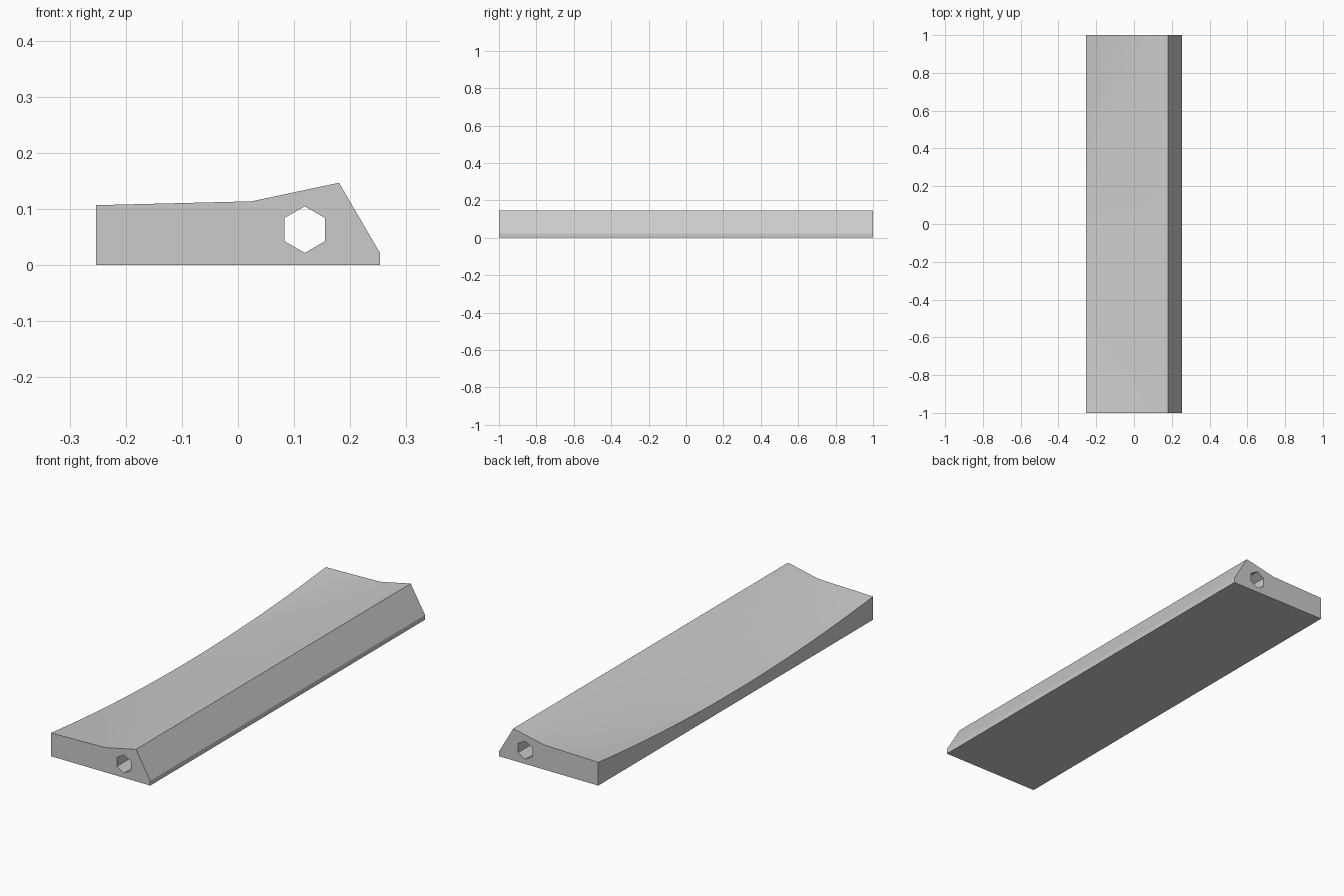
import bpy, bmesh, math

cube = bpy.data.objects.get("Cube")
if cube:
    bpy.data.objects.remove(cube, do_unlink=True)

HALF_W, STATIONS = 0.253, 48
RIDGE_X, RIDGE_Z = 0.18, 0.147
END_Z, DIP = 0.107, 0.052
SLOPE = math.tan(math.radians(12))
GENTLE = 0.025

grey = bpy.data.materials.new("light grey")
grey.use_nodes = True
colour = (0.6, 0.6, 0.6, 1)
grey.diffuse_color = colour
grey.node_tree.nodes["Principled BSDF"].inputs["Base Color"].default_value = colour


def section(y):
    """Outline at y: a sloping plane from the ridge meets a scooped surface."""
    left_z = END_Z - DIP * (1 - y * y)
    crease = (left_z + GENTLE * HALF_W - RIDGE_Z + SLOPE * RIDGE_X) / (SLOPE - GENTLE)
    crease = max(crease, -HALF_W + 0.002)
    crease_z = RIDGE_Z + SLOPE * (crease - RIDGE_X)
    return [(-HALF_W, 0), (HALF_W, 0), (HALF_W, 0.022), (RIDGE_X, RIDGE_Z),
            (crease, crease_z), (-HALF_W, left_z)]


def hexagon(y):
    """Pointed-top hexagonal bore."""
    return [(0.119 + 0.0415 * math.sin(i * math.pi / 3),
             0.0635 + 0.0415 * math.cos(i * math.pi / 3)) for i in range(6)]


def skin(bm, outline, ys):
    """Join outlines along y and return the edges of both open ends."""
    rings = [[bm.verts.new((x, y, z)) for x, z in outline(y)] for y in ys]
    for a, b in zip(rings, rings[1:]):
        for i in range(len(a)):
            j = (i + 1) % len(a)
            bm.faces.new((a[i], a[j], b[j], b[i]))
    return [[bm.edges.get((r[i - 1], r[i])) for i in range(len(r))]
            for r in (rings[0], rings[-1])]


bm = bmesh.new()
# Scooped body and the bore running its full length
body_ends = skin(bm, section, [-1 + 2 * i / STATIONS for i in range(STATIONS + 1)])
bore_ends = skin(bm, hexagon, [-1, 1])
# End caps around the bore
for outer, inner in zip(body_ends, bore_ends):
    bmesh.ops.triangle_fill(bm, edges=outer + inner, use_beauty=True)
bmesh.ops.recalc_face_normals(bm, faces=bm.faces)

mesh = bpy.data.meshes.new("scooped_bar")
bm.to_mesh(mesh)
bm.free()
mesh.materials.append(grey)
bar = bpy.data.objects.new("scooped_bar", mesh)
bpy.context.collection.objects.link(bar)

bpy.ops.object.select_all(action="DESELECT")
bar.select_set(True)
bpy.context.view_layer.objects.active = bar
bpy.ops.object.shade_smooth_by_angle(angle=math.radians(30))
